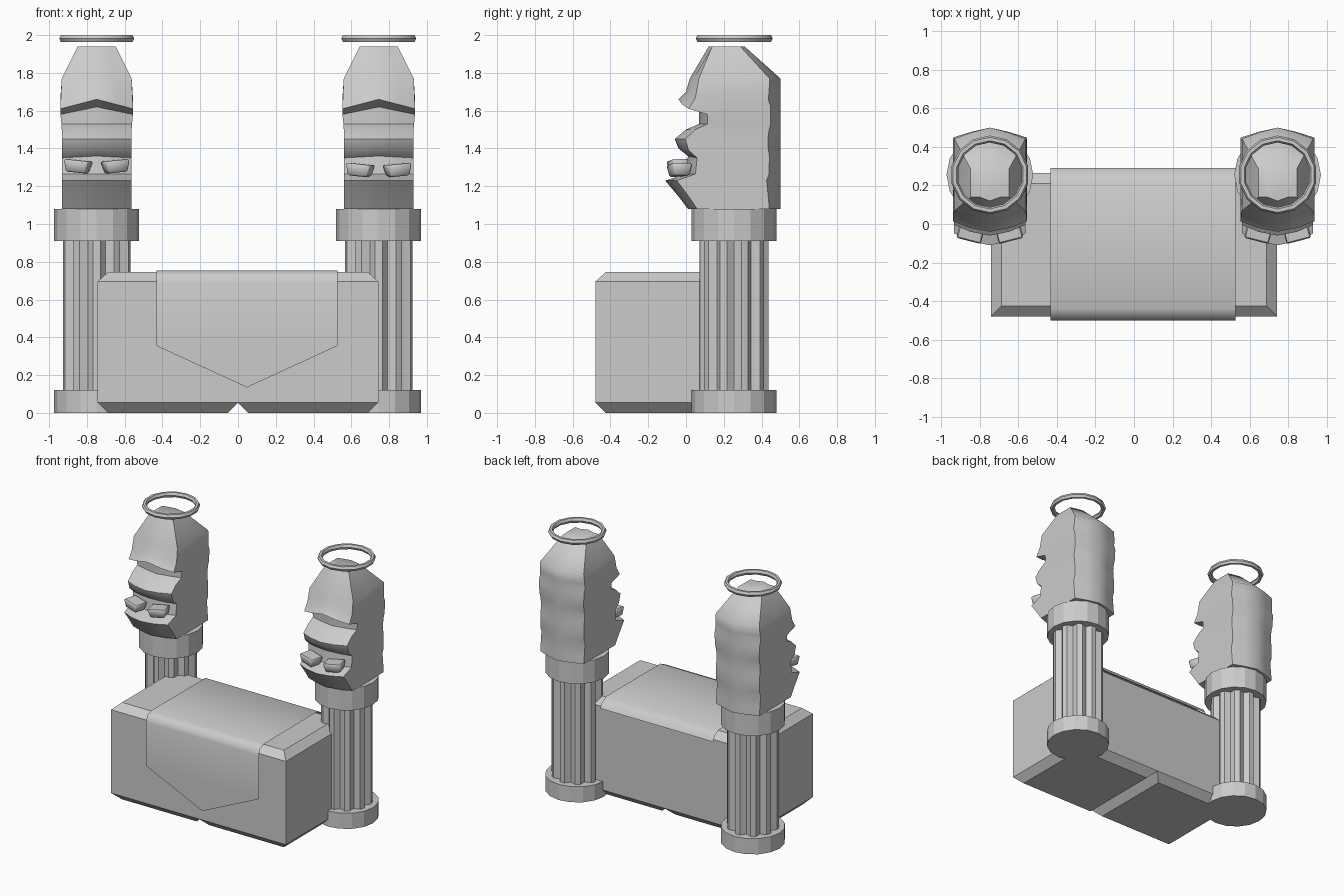
import bpy, bmesh, math
from mathutils import Matrix, Vector

if "Cube" in bpy.data.objects:
    bpy.data.objects.remove(bpy.data.objects["Cube"])

stone = bpy.data.materials.new("grey stone")
stone.use_nodes = True
grey = (0.6, 0.6, 0.6, 1)
stone.diffuse_color = grey
stone.node_tree.nodes["Principled BSDF"].inputs["Base Color"].default_value = grey


def finish(bm, name, smooth=None, fix=True):
    if fix:
        bmesh.ops.recalc_face_normals(bm, faces=bm.faces)
    mesh = bpy.data.meshes.new(name)
    bm.to_mesh(mesh)
    bm.free()
    mesh.materials.append(stone)
    ob = bpy.data.objects.new(name, mesh)
    bpy.context.collection.objects.link(ob)
    if smooth:
        bpy.ops.object.select_all(action='DESELECT')
        ob.select_set(True)
        bpy.context.view_layer.objects.active = ob
        bpy.ops.object.shade_smooth_by_angle(angle=math.radians(smooth))
    return ob


def loft(bm, rings, caps=True):
    """Skin closed rings of points, one above the other."""
    rows = [[bm.verts.new(p) for p in ring] for ring in rings]
    for a, b in zip(rows, rows[1:]):
        n = len(a)
        for i in range(n):
            bm.faces.new((a[i], a[(i + 1) % n], b[(i + 1) % n], b[i]))
    if caps:
        bm.faces.new(rows[0][::-1])
        bm.faces.new(rows[-1])


def circle(cx, cy, z, radius, n, phase=0.0):
    return [(cx + radius * math.cos(math.tau * (i + phase) / n),
             cy + radius * math.sin(math.tau * (i + phase) / n), z) for i in range(n)]


def rect(x0, x1, y0, y1, z):
    return [(x0, y0, z), (x1, y0, z), (x1, y1, z), (x0, y1, z)]


# Pillar: round collars and a fluted shaft
def pillar(side, cx, cy):
    for part, z0, z1 in (("base", 0, 0.12), ("capital", 0.91, 1.08)):
        bm = bmesh.new()
        loft(bm, [circle(cx, cy, z, 0.225, 16) for z in (z0, z1)])
        finish(bm, f"{side}_pillar_{part}")
    flutes, steps = 10, 6
    n = flutes * steps
    outline = []
    for i in range(n):
        a = math.tau * i / n
        r = 0.183 - 0.03 * max(0, math.cos(flutes * a)) ** 0.7
        outline.append((cx + r * math.cos(a), cy + r * math.sin(a)))
    bm = bmesh.new()
    loft(bm, [[(x, y, z) for x, y in outline] for z in (0.1, 0.93)])
    finish(bm, f"{side}_pillar_shaft", 35)


# Carved head: height, front depth, half width, back depth, brow droop
HEAD = [(1.08, 0.01, 0.185, 0.50, 0), (1.14, -0.035, 0.185, 0.50, 0),
        (1.23, -0.11, 0.185, 0.50, 0), (1.265, 0.0, 0.185, 0.50, 0),
        (1.36, 0.01, 0.185, 0.50, 0.01), (1.40, -0.04, 0.185, 0.50, 0.01),
        (1.45, -0.06, 0.185, 0.50, 0), (1.50, 0.0, 0.185, 0.50, 0),
        (1.53, 0.07, 0.187, 0.50, 0), (1.62, 0.07, 0.192, 0.50, 0.04),
        (1.66, -0.04, 0.192, 0.50, 0.05), (1.70, 0.0, 0.19, 0.50, 0.03),
        (1.77, 0.02, 0.185, 0.50, 0), (1.94, 0.12, 0.10, 0.31, 0)]


def head(side, cx, teeth_drop):
    rings = []
    for z, front, w, back, droop in HEAD:
        depth = back - front
        half = [(0, front, z), (0.55 * w, front + 0.02, z - droop * 0.55),
                (w, front + 0.1 * depth, z - droop),
                (w, front + 0.45 * depth, z), (w, back - 0.12 * depth, z),
                (0.5 * w, back - 0.05 * depth, z), (0, back, z)]
        ring = half + [(-x, y, h) for x, y, h in half[-2:0:-1]]
        rings.append([(cx + x, y, h) for x, y, h in ring])
    bm = bmesh.new()
    loft(bm, rings)
    finish(bm, f"{side}_head", 50)
    # Two lumpy teeth on the lower lip, tilted apart
    for label, s in (("right", -1), ("left", 1)):
        bm = bmesh.new()
        bmesh.ops.create_cube(bm, size=1)
        for v in bm.verts:
            taper = 1 if v.co.z > 0 else 0.78
            v.co = Vector((v.co.x * 0.135 * taper, v.co.y * 0.11 * taper, v.co.z * 0.065))
        bmesh.ops.bevel(bm, geom=bm.edges[:], offset=0.008, segments=1, affect='EDGES')
        place = (Matrix.Translation((cx + s * 0.1, -0.035, 1.305 - teeth_drop))
                 @ Matrix.Rotation(s * 0.25, 4, 'Z') @ Matrix.Rotation(s * -0.1 * -1, 4, 'Y').inverted())
        bmesh.ops.transform(bm, matrix=place, verts=bm.verts[:])
        finish(bm, f"{side}_head_{label}_tooth", 50)


# Ring floating above the head
def halo(side, cx, cy):
    bm = bmesh.new()
    rings = []
    for k in range(6):
        a = math.tau * k / 6
        rings.append(circle(cx, cy, 1.982 + 0.0205 * math.sin(a), 0.186 + 0.018 * math.cos(a), 14, 0.5))
    loft(bm, rings + rings[:1], caps=False)
    bmesh.ops.remove_doubles(bm, verts=bm.verts[:], dist=0.0005)
    finish(bm, f"{side}_halo", 40)


for side, cx, drop in (("right", -0.748, 0.0), ("left", 0.745, 0.02)):
    pillar(side, cx, 0.255)
    head(side, cx, drop)
    halo(side, cx, 0.255)

# Altar block with chamfered top and two chamfered feet
X, Y0, Y1, C = 0.743, -0.48, 0.265, 0.055
bm = bmesh.new()
loft(bm, [rect(-X, X, Y0, Y1, C), rect(-X, X, Y0, Y1, 0.695),
          rect(C - X, X - C, Y0 + C, Y1 - C, 0.745)])
finish(bm, "altar_block")
for name, x0, x1 in (("right", -X, 0), ("left", 0, X)):
    bm = bmesh.new()
    loft(bm, [rect(x0 + C, x1 - C, Y0 + C, Y1 - C, 0), rect(x0, x1, Y0, Y1, C)])
    finish(bm, f"altar_{name}_foot")

# Thin cloth draped over the altar, pointed at the front
bm = bmesh.new()
x0, x1 = -0.432, 0.527
drape = [(0.29, 0.69), (0.27, 0.725), (0.22, 0.755), (-0.44, 0.755),
         (-0.485, 0.735), (-0.5, 0.69), (-0.5, 0.355)]
rows = [(bm.verts.new((x0, y, z)), bm.verts.new((x1, y, z))) for y, z in drape]
for a, b in zip(rows, rows[1:]):
    bm.faces.new((a[0], b[0], b[1], a[1]))
tip = bm.verts.new(((x0 + x1) / 2, -0.5, 0.135))
bm.faces.new((rows[-1][0], tip, rows[-1][1]))
for f in bm.faces:
    f.normal_update()
if max(bm.faces, key=lambda f: f.calc_center_median().z).normal.z < 0:
    bmesh.ops.reverse_faces(bm, faces=bm.faces[:])
finish(bm, "altar_cloth", 60, fix=False)
